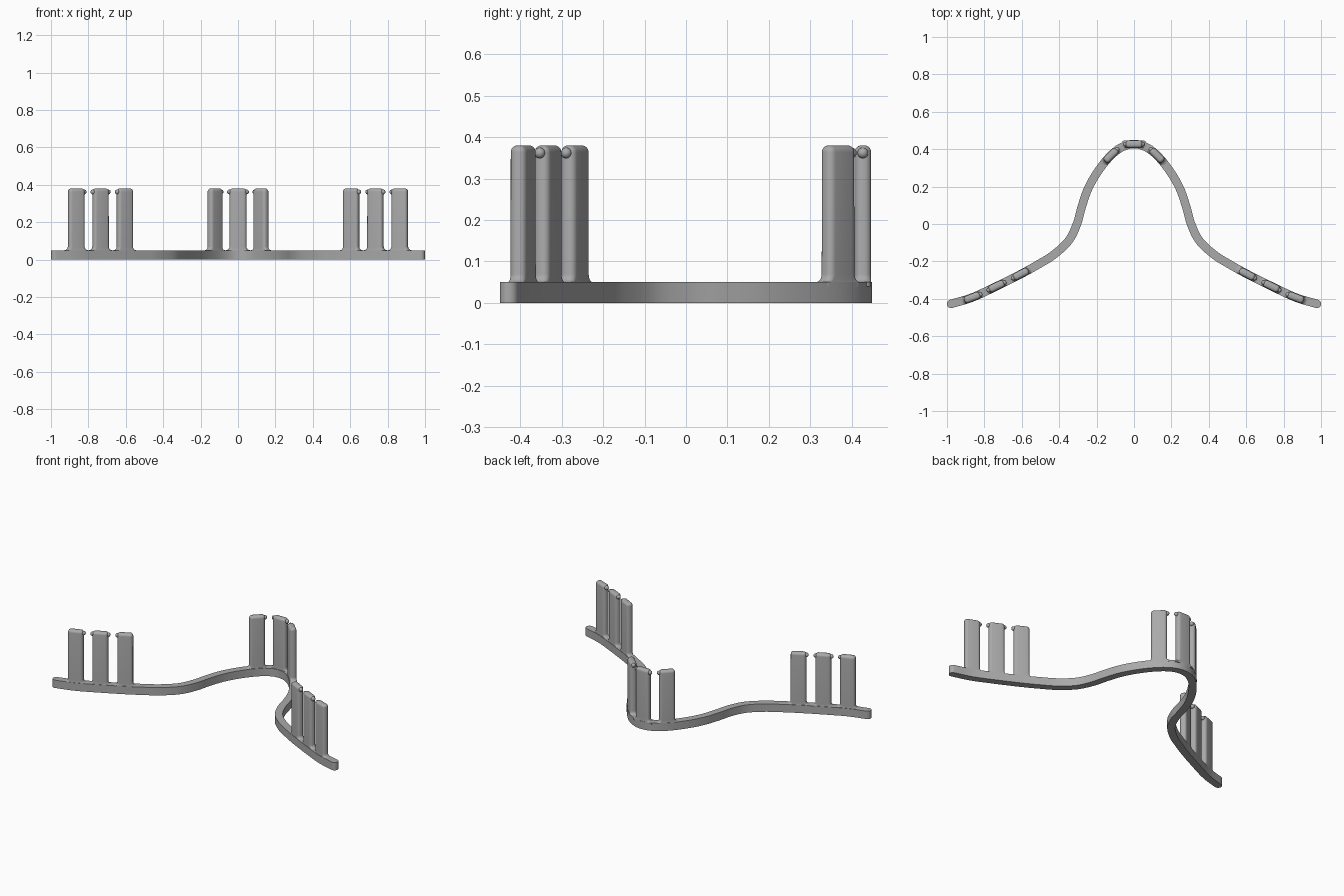
import bpy, bmesh, math
from mathutils import Vector, Matrix

cube = bpy.data.objects.get("Cube")
if cube:
    bpy.data.objects.remove(cube, do_unlink=True)

grey = bpy.data.materials.new("grey")
grey.use_nodes = True
COLOUR = (0.4, 0.4, 0.4, 1)
grey.diffuse_color = COLOUR
grey.node_tree.nodes["Principled BSDF"].inputs["Base Color"].default_value = COLOUR

BAND_H, HALF_W = 0.05, 0.0225
TOOTH_LEN, TOOTH_THICK, TOOTH_TOP = 0.091, 0.04, 0.38
FILLET, ROUND = 0.02, 0.016

# Centre line of the band: right half, mirrored to the left
half = [(0, 0.427), (0.06, 0.413), (0.123, 0.367), (0.19, 0.285), (0.245, 0.19),
        (0.28, 0.09), (0.305, 0.0), (0.35, -0.09), (0.43, -0.165), (0.51, -0.215),
        (0.605, -0.268), (0.735, -0.333), (0.865, -0.393), (0.978, -0.427)]
keys = [Vector((-x, y)) for x, y in reversed(half[1:])] + [Vector(p) for p in half]


def smooth_path(pts, steps=8):
    """Catmull-Rom curve through the points."""
    ext = [2 * pts[0] - pts[1]] + pts + [2 * pts[-1] - pts[-2]]
    out = []
    for a, b, c, d in zip(ext, ext[1:], ext[2:], ext[3:]):
        for i in range(steps):
            t = i / steps
            out.append(0.5 * (2 * b + (c - a) * t + (2 * a - 5 * b + 4 * c - d) * t * t
                              + (3 * b - a - 3 * c + d) * t ** 3))
    return out + [pts[-1]]


path = smooth_path(keys)


def tangent(i):
    return (path[min(i + 1, len(path) - 1)] - path[max(i - 1, 0)]).normalized()


def finish(bm, name, angle=35):
    bmesh.ops.recalc_face_normals(bm, faces=bm.faces)
    mesh = bpy.data.meshes.new(name)
    bm.to_mesh(mesh)
    bm.free()
    mesh.materials.append(grey)
    obj = bpy.data.objects.new(name, mesh)
    bpy.context.collection.objects.link(obj)
    bpy.ops.object.select_all(action='DESELECT')
    obj.select_set(True)
    bpy.context.view_layer.objects.active = obj
    bpy.ops.object.shade_smooth_by_angle(angle=math.radians(angle))
    return obj


def loft(bm, rings):
    """Skin closed rings of equal size and cap both ends."""
    loops = [[bm.verts.new(p) for p in ring] for ring in rings]
    n = len(loops[0])
    for lo, hi in zip(loops, loops[1:]):
        for i in range(n):
            j = (i + 1) % n
            bm.faces.new((lo[i], lo[j], hi[j], hi[i]))
    bm.faces.new(loops[0][::-1])
    bm.faces.new(loops[-1])


# Curved band with rounded ends
def side(sign):
    pts = []
    for i, p in enumerate(path):
        t = tangent(i)
        pts.append(p + Vector((-t.y, t.x)) * HALF_W * sign)
    return pts


def end_cap(i, sign):
    t = tangent(i) * sign
    n = Vector((-t.y, t.x))
    angles = [math.pi * k / 10 for k in range(1, 10)]
    return [path[i] + (n * -math.cos(a) + t * math.sin(a)) * HALF_W for a in angles]


outline = side(-1) + end_cap(len(path) - 1, 1) + side(1)[::-1] + end_cap(0, -1)
bm = bmesh.new()
loft(bm, [[(p.x, p.y, z) for p in outline] for z in (0, BAND_H)])
finish(bm, "curved_band")


# Tooth: rounded slab with a flared foot and a rounded top
def section(length, thick, radius, z):
    ring = []
    for q, (sx, sy) in enumerate(((1, 1), (-1, 1), (-1, -1), (1, -1))):
        for k in range(6):
            a = math.pi / 2 * (q + k / 5)
            ring.append((sx * (length / 2 - radius) + radius * math.cos(a),
                         sy * (thick / 2 - radius) + radius * math.sin(a), z))
    return ring


def make_tooth(name, x, knob_sides):
    i = min(range(len(path)), key=lambda k: abs(path[k].x - x))
    t = tangent(i)
    place = Matrix.Translation((path[i].x, path[i].y, 0)) @ Matrix.Rotation(
        math.atan2(t.y, t.x), 4, 'Z')
    rings = [section(TOOTH_LEN + 2 * FILLET, TOOTH_THICK, ROUND, BAND_H - 0.01)]
    for k in range(7):
        a = math.pi / 2 * k / 6
        rings.append(section(TOOTH_LEN + 2 * FILLET * (1 - math.sin(a)), TOOTH_THICK, ROUND,
                             BAND_H + FILLET * (1 - math.cos(a))))
    for k in range(7):
        a = math.pi / 2 * k / 6
        inset = ROUND * (1 - math.cos(a))
        rings.append(section(TOOTH_LEN - 2 * inset, TOOTH_THICK - 2 * inset,
                             ROUND - inset + 0.001, TOOTH_TOP - ROUND * (1 - math.sin(a))))
    bm = bmesh.new()
    loft(bm, rings)
    finish(bm, name, 40).matrix_world = place

    # Small round knobs on the edges that face a neighbouring tooth
    for s in knob_sides:
        bm = bmesh.new()
        bmesh.ops.create_uvsphere(bm, u_segments=16, v_segments=10, radius=0.013)
        knob = finish(bm, name + "_knob", 60)
        knob.matrix_world = place @ Matrix.Translation((s * TOOTH_LEN / 2, 0, 0.362))


for group, centre, gap in (("right", -0.735, 0.129), ("middle", 0, 0.123), ("left", 0.735, 0.129)):
    for n, sides in ((-1, (1,)), (0, (-1, 1)), (1, (-1,))):
        make_tooth(f"{group}_tooth_{n + 2}", centre + n * gap, sides)
